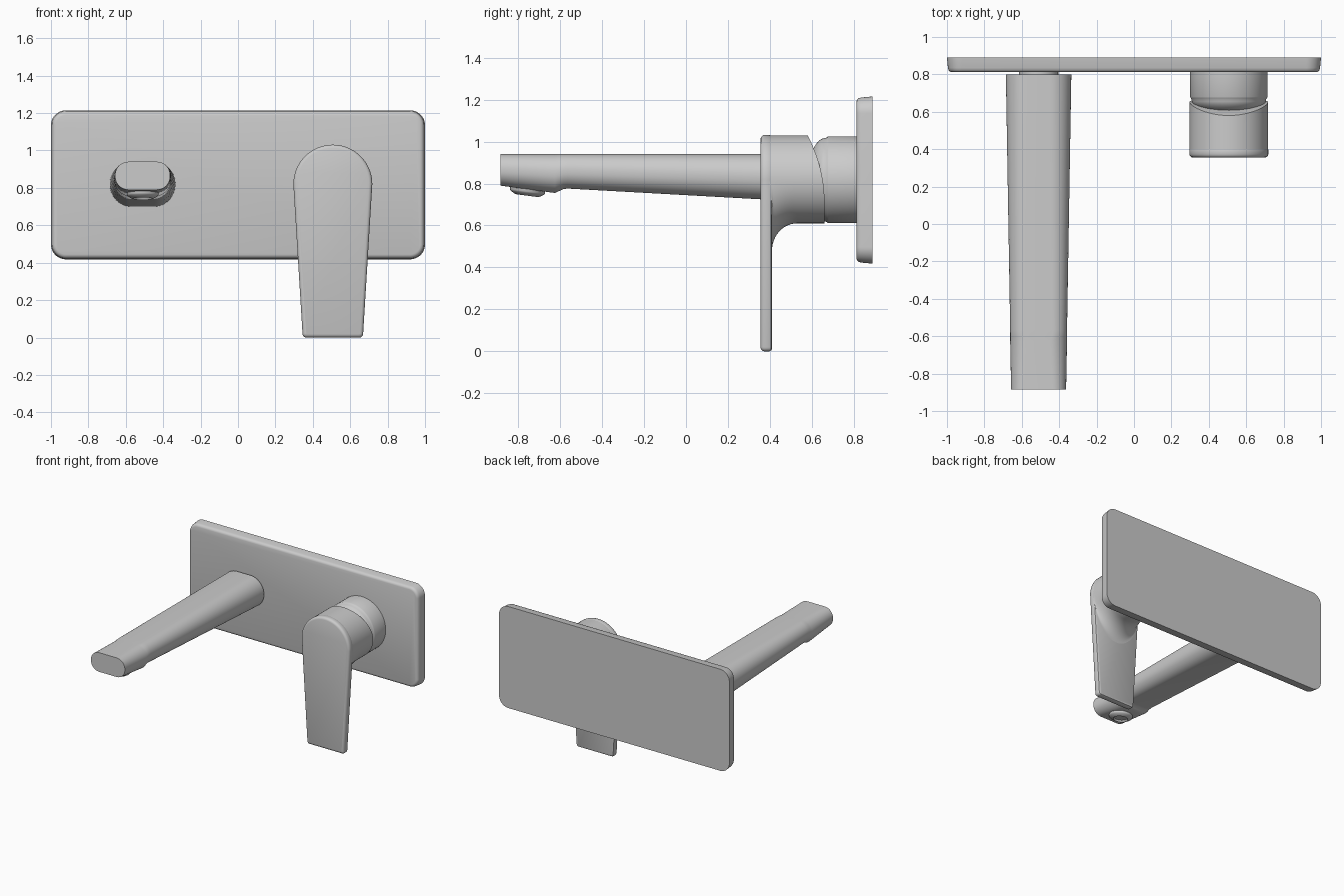
import bpy
from math import sin, cos, pi, sqrt, radians
from mathutils import Matrix

if "Cube" in bpy.data.objects:
    bpy.data.objects.remove(bpy.data.objects["Cube"])


def loft(name, rings, strip_end=False, angle=35):
    """Skin a list of equal-length point rings and close both ends."""
    n = len(rings[0])
    verts = [p for r in rings for p in r]
    faces = []
    for k in range(len(rings) - 1):
        a, b = k * n, (k + 1) * n
        for i in range(n):
            j = (i + 1) % n
            faces.append((a + i, a + j, b + j, b + i))
    faces.append(tuple(range(n))[::-1])
    e = (len(rings) - 1) * n
    if strip_end:   # curved end face, swept straight across x
        for i in range(n // 2 - 1):
            faces.append((e + i, e + i + 1, e + n - 2 - i, e + n - 1 - i))
    else:
        faces.append(tuple(range(e, e + n)))
    me = bpy.data.meshes.new(name)
    me.from_pydata(verts, [], faces)
    me.validate()
    ob = bpy.data.objects.new(name, me)
    bpy.context.collection.objects.link(ob)
    bpy.ops.object.select_all(action='DESELECT')
    ob.select_set(True)
    bpy.context.view_layer.objects.active = ob
    bpy.ops.object.mode_set(mode='EDIT')
    bpy.ops.mesh.select_all(action='SELECT')
    bpy.ops.mesh.normals_make_consistent(inside=False)
    bpy.ops.object.mode_set(mode='OBJECT')
    bpy.ops.object.shade_smooth_by_angle(angle=radians(angle))
    return ob


def rounded_rect(cx, y, hw, z0, z1, r, seg=12):
    """Rounded rectangle in the xz plane."""
    pts = []
    corners = [(cx + hw - r, z1 - r), (cx - hw + r, z1 - r),
               (cx - hw + r, z0 + r), (cx + hw - r, z0 + r)]
    for q, (x, z) in enumerate(corners):
        for i in range(seg + 1):
            a = (q + i / seg) * pi / 2
            pts.append((x + r * cos(a), y, z + r * sin(a)))
    return pts


def circle(cx, y, cz, r, n=64):
    return [(cx + r * cos(2 * pi * i / n), y, cz + r * sin(2 * pi * i / n)) for i in range(n)]


# Wall plate with softened front edge
loft("wall_plate", [rounded_rect(0, y, 1 - d, 0.418 + d, 1.215 - d, 0.08 - d)
                    for y, d in [(0.89, 0), (0.835, 0.005), (0.822, 0.009),
                                 (0.815, 0.016), (0.812, 0.026)]])

# Spout: flat top, tapering underside with an outlet lip near the tip
SX, TOP = -0.51, 0.94
sections = [(0.80, 0.175, 0.70), (-0.565, 0.152, 0.776), (-0.585, 0.152, 0.773),
            (-0.605, 0.152, 0.764), (-0.625, 0.152, 0.755), (-0.885, 0.147, 0.79)]
loft("spout", [rounded_rect(SX, y, hw, z, TOP, (TOP - z) / 2 - 0.004)
               for y, hw, z in sections])
loft("spout_neck", [circle(SX, y, 0.82, 0.105) for y in (0.79, 0.82)])

# Aerator set square to the sloping outlet face
aerator = loft("aerator", [circle(0, y, 0, r, 40) for y, r in
                           [(0.03, 0.084), (-0.006, 0.084), (-0.012, 0.08), (-0.024, 0.06),
                            (-0.026, 0.052), (-0.014, 0.046), (-0.012, 0.01)]])
aerator.matrix_world = (Matrix.Translation((SX, -0.755, 0.768))
                        @ Matrix.Rotation(radians(-7.5), 4, 'X')
                        @ Matrix.Rotation(radians(90), 4, 'X'))

# Valve base with the domed cartridge cover
HX, HZ, R = 0.507, 0.82, 0.21
dome = [(0.668 - 0.083 * sin(a), 0.04 + 0.16 * cos(a))
        for a in [i * pi / 20 for i in range(11)]]
loft("valve_base", [circle(HX, y, HZ - 0.002, r) for y, r in
                    [(0.82, 0.207), (0.68, 0.207), (0.673, 0.204)] + dome])


# Handle hub: cylinder flowing into the lever, with a curved rear cut
def hub_ring(y, depth, n=64):
    pts = []
    for i in range(n):
        a = pi / 2 + (i + 0.5) * 2 * pi / n
        z = HZ + sin(a) * (R if sin(a) > 0 else depth)
        if y is None:
            u = min(1, (1.03 - z) / 0.315)
            yy = 0.58 + 0.08 * (1 - (1 - u) ** 2)
        else:
            yy = y
        pts.append((HX + R * cos(a), yy, z))
    return pts


hub = [hub_ring(0.376, 0.34)]
for i in range(13):
    a = i / 12 * pi / 2
    hub.append(hub_ring(0.53 - 0.12 * cos(a), 0.34 - 0.13 * sin(a)))
hub.append(hub_ring(None, R))
loft("handle_hub", hub, strip_end=True)


# Handle lever: round top tapering to a straight lower end
def lever_ring(y, d):
    r, w = R + 0.001 - d, 0.162 - d
    pts = [(HX + r * cos(i * pi / 40), y, HZ + r * sin(i * pi / 40)) for i in range(41)]
    c = 0.02 - d * 0.8
    for s in (-1, 1):
        corner = [(HX + s * (w - c + c * cos(i * pi / 8)), y, d + c - c * sin(i * pi / 8))
                  for i in range(5)]
        pts += corner if s < 0 else corner[::-1]
    return pts


loft("handle_lever", [lever_ring(y, d) for y, d in
                      [(0.355, 0.018), (0.358, 0.009), (0.364, 0.003), (0.373, 0),
                       (0.398, 0), (0.406, 0.004), (0.41, 0.012)]])
